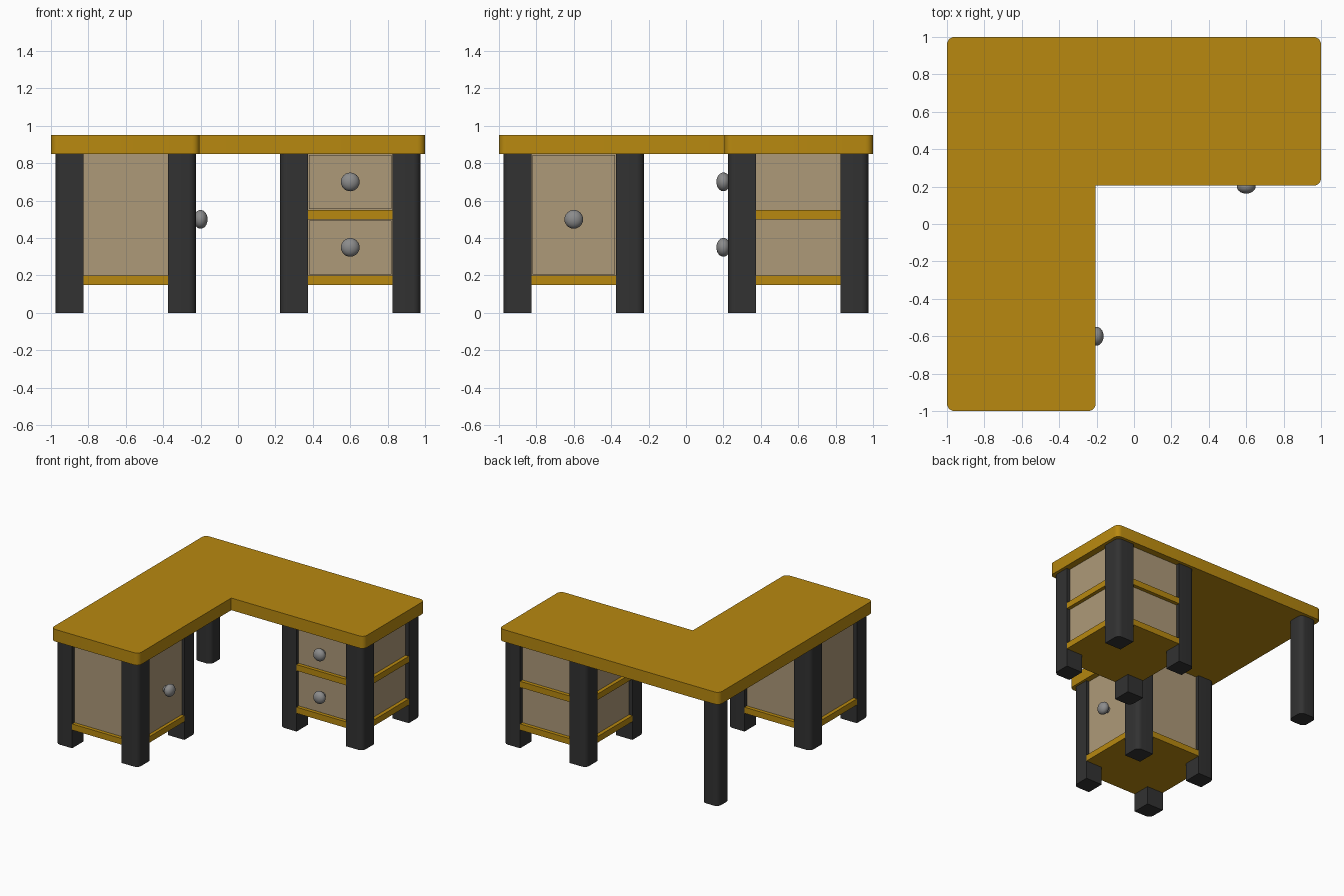
import bpy, bmesh
from math import pi
from mathutils import Vector, Matrix

if "Cube" in bpy.data.objects:
    bpy.data.objects.remove(bpy.data.objects["Cube"])


def material(name, rgb):
    m = bpy.data.materials.new(name)
    m.diffuse_color = (*rgb, 1)
    m.use_nodes = True
    m.node_tree.nodes["Principled BSDF"].inputs["Base Color"].default_value = m.diffuse_color
    return m


GOLD = material("gold_wood", (0.48, 0.25, 0.005))
TAN = material("tan_panel", (0.42, 0.32, 0.19))
DARK = material("dark_leg", (0.032, 0.032, 0.032))
GREY = material("knob_grey", (0.26, 0.26, 0.26))


def finish(bm, name, mat, smooth=True):
    bmesh.ops.recalc_face_normals(bm, faces=bm.faces[:])
    me = bpy.data.meshes.new(name)
    bm.to_mesh(me)
    bm.free()
    ob = bpy.data.objects.new(name, me)
    bpy.context.collection.objects.link(ob)
    me.materials.append(mat)
    if smooth:
        bpy.ops.object.select_all(action='DESELECT')
        ob.select_set(True)
        bpy.context.view_layer.objects.active = ob
        bpy.ops.object.shade_smooth_by_angle(angle=pi / 6)
    return ob


def prism(name, outline, z0, z1, mat, rounded=(), radius=0.04):
    """Extrude an outline upward; corners listed in rounded get a vertical bevel."""
    bm = bmesh.new()
    base = bm.faces.new([bm.verts.new((x, y, z0)) for x, y in outline])
    top = bmesh.ops.extrude_face_region(bm, geom=[base])['geom']
    bmesh.ops.translate(bm, vec=(0, 0, z1 - z0),
                        verts=[g for g in top if isinstance(g, bmesh.types.BMVert)])
    corners = [Vector(outline[i]) for i in rounded]
    edges = [e for e in bm.edges
             if (e.verts[0].co.xy - e.verts[1].co.xy).length < 1e-5
             and any((e.verts[0].co.xy - c).length < 1e-4 for c in corners)]
    if edges:
        bmesh.ops.bevel(bm, geom=edges, offset=radius, segments=5,
                        profile=0.5, affect='EDGES')
    return finish(bm, name, mat, bool(edges))


def box(name, x0, x1, y0, y1, z0, z1, mat, rounded=()):
    return prism(name, [(x0, y0), (x1, y0), (x1, y1), (x0, y1)], z0, z1, mat, rounded)


def shelf(name, cx, cy, z):
    # Cross-shaped board notched around the four legs
    a, b = 0.375, 0.225
    quarter = [(a, -b), (a, b), (b, b)]
    pts = []
    for k in range(4):
        for x, y in quarter:
            for _ in range(k):
                x, y = -y, x
            pts.append((cx + x, cy + y))
    prism(name, pts, z, z + 0.05, GOLD)


def knob(name, place, axis):
    # Flattened ball on a short stem, both along the given axis
    bm = bmesh.new()
    bmesh.ops.create_uvsphere(bm, u_segments=24, v_segments=16, radius=0.05,
                              matrix=Matrix.Diagonal((1, 1, 0.75, 1)))
    bmesh.ops.create_cone(bm, cap_ends=True, segments=20, radius1=0.025, radius2=0.025,
                          depth=0.07, matrix=Matrix.Translation((0, 0, -0.045)))
    turn = Vector(axis).to_track_quat('Z', 'Y').to_matrix().to_4x4()
    bmesh.ops.transform(bm, matrix=Matrix.Translation(place) @ turn, verts=bm.verts[:])
    finish(bm, name, GREY)


def cabinet_legs(name, cx, cy):
    # Four posts, each rounded only on its outer corner
    w = 0.075
    for i, (sx, sy) in enumerate([(-1, -1), (1, -1), (1, 1), (-1, 1)]):
        x, y = cx + 0.3 * sx, cy + 0.3 * sy
        box(f"{name}_leg_{i + 1}", x - w, x + w, y - w, y + w, 0, 0.85, DARK, (i,))


# L-shaped desktop
prism("desktop", [(-1, -1), (-0.205, -1), (-0.205, 0.205), (1, 0.205), (1, 1), (-1, 1)],
      0.85, 0.95, GOLD, (0, 1, 3, 4, 5))

# Free-standing back corner leg
box("corner_leg", -0.975, -0.825, 0.825, 0.975, 0, 0.85, DARK, (0, 1, 2, 3))

h = 0.345  # half width of the cabinet bodies

# Left cabinet with a door facing +x
cx, cy = -0.6, -0.6
cabinet_legs("left_cabinet", cx, cy)
shelf("left_cabinet_base", cx, cy, 0.15)
box("left_cabinet_body", cx - h, cx + h, cy - h, cy + h, 0.2, 0.85, TAN)
box("cabinet_door", cx + h - 0.02, cx + h + 0.01, cy - 0.22, cy + 0.22, 0.205, 0.845, TAN)
knob("door_knob", (-0.2, cy, 0.5), (1, 0, 0))

# Right cabinet with two drawers facing -y
cx, cy = 0.6, 0.6
cabinet_legs("right_cabinet", cx, cy)
for label, z, kz in (("lower", 0.15, 0.35), ("upper", 0.5, 0.7)):
    shelf(f"{label}_drawer_shelf", cx, cy, z)
    box(f"{label}_drawer_body", cx - h, cx + h, cy - h, cy + h, z + 0.05, z + 0.35, TAN)
    box(f"{label}_drawer_front", cx - 0.22, cx + 0.22, cy - h - 0.01, cy - h + 0.02,
        z + 0.055, z + 0.345, TAN)
    knob(f"{label}_drawer_knob", (cx, 0.2, kz), (0, -1, 0))
